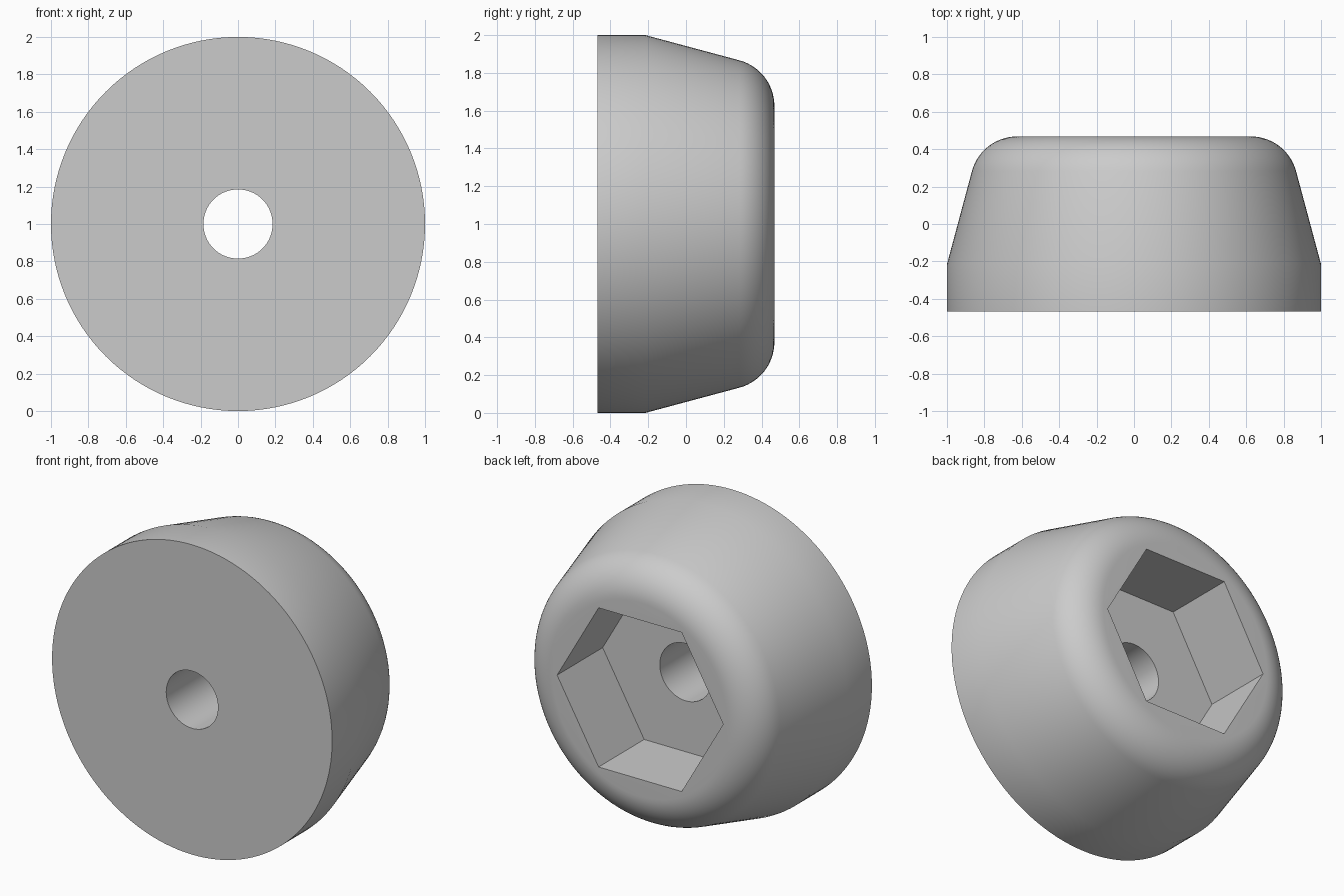
import bpy, bmesh
from math import cos, sin, pi, radians
from mathutils import Matrix, Vector

default = bpy.data.objects.get("Cube")
if default:
    bpy.data.objects.remove(default, do_unlink=True)

SEGMENTS = 128
HALF = 0.468          # half of the depth along y
CENTRE_Z = 1.0

grey = bpy.data.materials.new("plain_grey")
grey.use_nodes = True
colour = (0.6, 0.6, 0.6, 1)
grey.diffuse_color = colour
grey.node_tree.nodes["Principled BSDF"].inputs["Base Color"].default_value = colour


def make_object(name, bm):
    bmesh.ops.recalc_face_normals(bm, faces=bm.faces[:])
    mesh = bpy.data.meshes.new(name)
    bm.to_mesh(mesh)
    bm.free()
    mesh.materials.append(grey)
    obj = bpy.data.objects.new(name, mesh)
    bpy.context.collection.objects.link(obj)
    return obj


def prism_cutter(name, sides, radius, y_start, y_end):
    """Prism along y with its first corner on the x axis."""
    bm = bmesh.new()
    ring = [bm.verts.new((radius * cos(2 * pi * i / sides), y_start,
                          CENTRE_Z + radius * sin(2 * pi * i / sides)))
            for i in range(sides)]
    base = bm.faces.new(ring)
    out = bmesh.ops.extrude_face_region(bm, geom=[base])["geom"]
    moved = [v for v in out if isinstance(v, bmesh.types.BMVert)]
    bmesh.ops.translate(bm, verts=moved, vec=(0, y_end - y_start, 0))
    return make_object(name, bm)


# Body: straight band, tapered wall and rounded back edge, as (radius, y)
fillet = 0.25
cx, cy = 0.625, HALF - fillet
profile = [(1, -HALF), (1, -0.215)]
profile += [(cx + fillet * cos(a), cy + fillet * sin(a))
            for a in (radians(15 + 75 * i / 14) for i in range(15))]

bm = bmesh.new()
rings = []
for r, y in profile:
    rings.append([bm.verts.new((r * cos(2 * pi * i / SEGMENTS), y,
                                CENTRE_Z + r * sin(2 * pi * i / SEGMENTS)))
                  for i in range(SEGMENTS)])
for low, high in zip(rings, rings[1:]):
    for i in range(SEGMENTS):
        j = (i + 1) % SEGMENTS
        bm.faces.new((low[i], low[j], high[j], high[i]))
bm.faces.new(rings[0])
bm.faces.new(rings[-1])
body = make_object("bumper_body", bm)

# Hexagonal nut pocket in the back, and the round bolt hole through it
cutters = [prism_cutter("hex_pocket_cutter", 6, 0.593, 0.003, 0.8),
           prism_cutter("bolt_hole_cutter", 64, 0.185, -0.8, 0.8)]

bpy.context.view_layer.objects.active = body
for cutter in cutters:
    cut = body.modifiers.new(cutter.name, "BOOLEAN")
    cut.operation = "DIFFERENCE"
    cut.solver = "EXACT"
    cut.object = cutter
    bpy.ops.object.modifier_apply(modifier=cut.name)
    bpy.data.objects.remove(cutter, do_unlink=True)

bpy.ops.object.select_all(action="DESELECT")
body.select_set(True)
bpy.ops.object.shade_smooth_by_angle(angle=radians(30))
